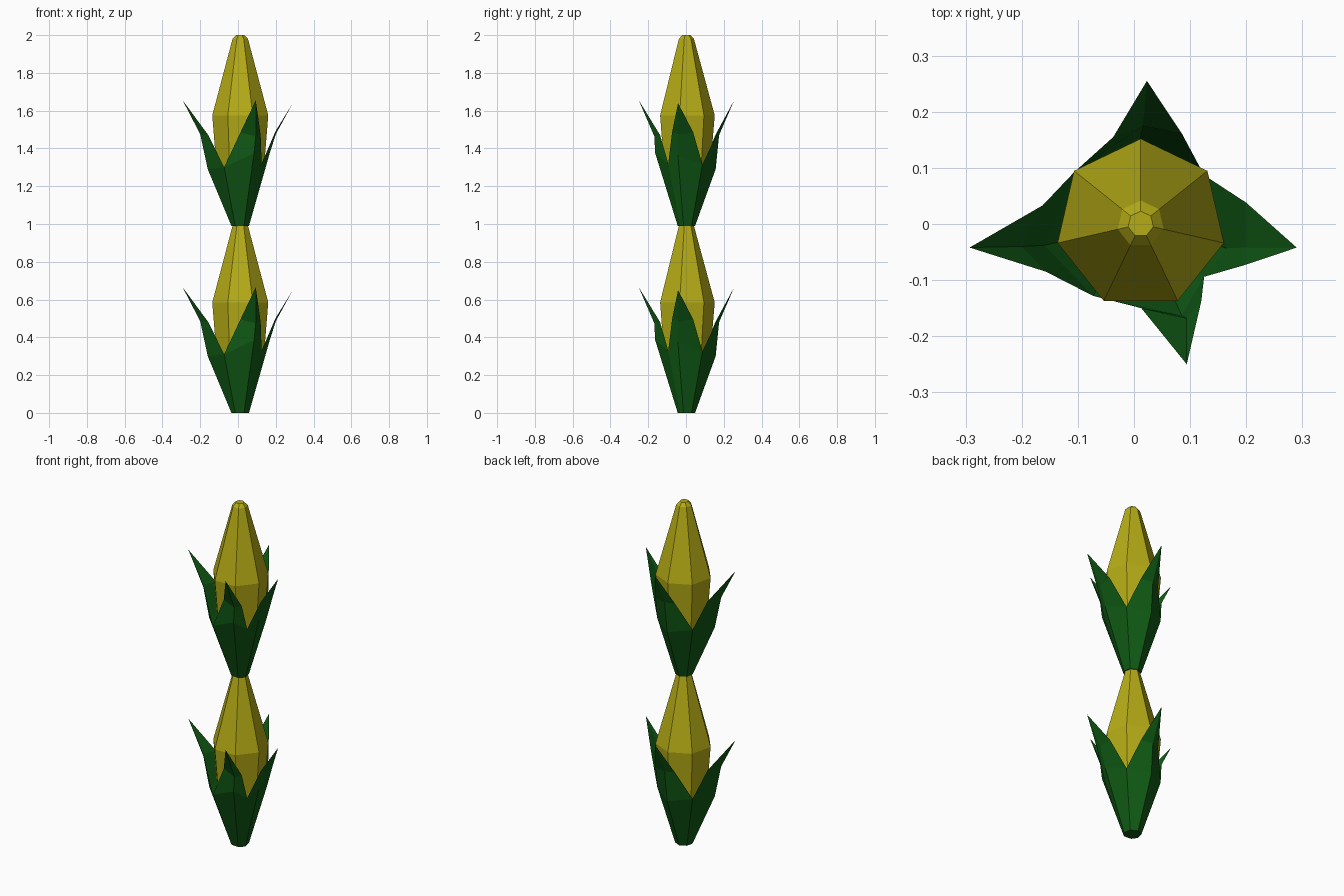
import bpy
import bmesh
import math

if "Cube" in bpy.data.objects:
    bpy.data.objects.remove(bpy.data.objects["Cube"])


def make_material(name, rgb):
    mat = bpy.data.materials.new(name)
    mat.use_nodes = True
    mat.diffuse_color = (*rgb, 1)
    mat.node_tree.nodes["Principled BSDF"].inputs["Base Color"].default_value = (*rgb, 1)
    return mat


yellow = make_material("corn yellow", (0.46, 0.41, 0.008))
green = make_material("husk green", (0.005, 0.10, 0.007))

CX = 0.012      # the plant axis sits slightly off centre
STEP = 0.99     # height of one stacked ear
SIDES = 7


def finish(bm, name, mat, z):
    mesh = bpy.data.meshes.new(name)
    bm.to_mesh(mesh)
    bm.free()
    mesh.materials.append(mat)
    obj = bpy.data.objects.new(name, mesh)
    obj.location.z = z
    bpy.context.collection.objects.link(obj)


# Cob: seven-sided lathe with a small bevelled tip
COB_PROFILE = [(0.035, 0.02), (0.13, 0.32), (0.152, 0.585), (0.042, 0.99), (0.023, 1.01)]


def build_cob(name, z):
    bm = bmesh.new()
    rings = []
    for r, h in COB_PROFILE:
        ring = []
        for i in range(SIDES):
            a = math.pi / 2 + math.tau * i / SIDES
            ring.append(bm.verts.new((CX + r * math.cos(a), r * math.sin(a), h)))
        rings.append(ring)
    for low, high in zip(rings, rings[1:]):
        for i in range(SIDES):
            j = (i + 1) % SIDES
            bm.faces.new((low[i], low[j], high[j], high[i]))
    bm.faces.new(rings[0][::-1])
    bm.faces.new(rings[-1])
    finish(bm, name, yellow, z)


# Leaves, clockwise from the back: midrib, notch after it,
# then the upper section (leading edge, rib, trailing edge) and the tip
LEAVES = [
    ((0.012, 0.157, 0.30), (0.125, 0.087, 0.325),
     (-0.037, 0.155, 0.48), (0.016, 0.175, 0.48), (0.086, 0.16, 0.48), (0.023, 0.255, 0.665)),
    ((0.165, -0.043, 0.375), (0.125, -0.094, 0.33),
     (0.20, 0.038, 0.495), (0.20, -0.042, 0.485), (0.198, -0.073, 0.50), (0.29, -0.042, 0.65)),
    ((0.085, -0.163, 0.385), (-0.073, -0.128, 0.31),
     (0.120, -0.137, 0.48), (0.094, -0.168, 0.475), (0.013, -0.15, 0.495), (0.094, -0.25, 0.665)),
    ((-0.16, -0.038, 0.30), (-0.107, 0.092, 0.32),
     (-0.157, -0.085, 0.48), (-0.20, -0.04, 0.485), (-0.163, 0.033, 0.48), (-0.293, -0.042, 0.665)),
]


def build_husk(name, z):
    bm = bmesh.new()
    ring, base = [], []
    for rib, notch, *_ in LEAVES:
        for p in (rib, notch):
            a = math.atan2(p[1], p[0] - CX)
            ring.append(bm.verts.new(p))
            base.append(bm.verts.new((CX + 0.048 * math.cos(a), 0.048 * math.sin(a), 0)))
    # Cup and its bottom cap
    n = len(ring)
    for i in range(n):
        j = (i + 1) % n
        bm.faces.new((base[i], ring[i], ring[j], base[j]))
    bm.faces.new(base)
    # Flared pointed leaves
    for k, leaf in enumerate(LEAVES):
        before, rib, after = ring[2 * k - 1], ring[2 * k], ring[2 * k + 1]
        e1, mid, e2, tip = [bm.verts.new(p) for p in leaf[2:]]
        bm.faces.new((before, e1, mid, rib))
        bm.faces.new((rib, mid, e2, after))
        bm.faces.new((e1, tip, mid))
        bm.faces.new((mid, tip, e2))
    finish(bm, name, green, z)


# Two ears stacked on each other
for label, level in (("lower", 0), ("upper", STEP)):
    build_cob(label + "_cob", level)
    build_husk(label + "_husk", level)
